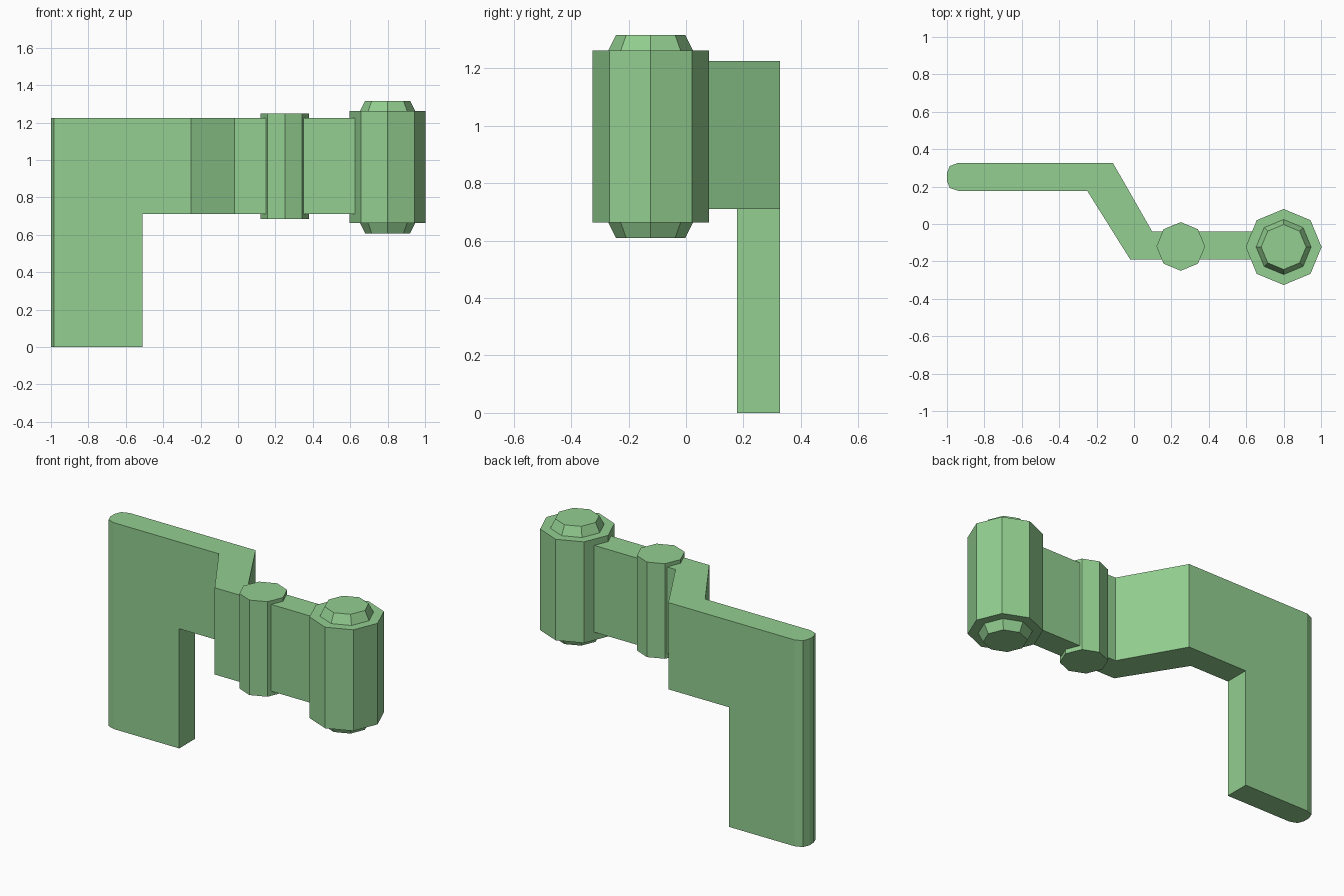
import bpy, bmesh, math

if "Cube" in bpy.data.objects:
    bpy.data.objects.remove(bpy.data.objects["Cube"])

green = bpy.data.materials.new("green")
green.diffuse_color = (0.29, 0.62, 0.28, 1)
green.use_nodes = True
green.node_tree.nodes["Principled BSDF"].inputs["Base Color"].default_value = green.diffuse_color


def finish(bm, name):
    bmesh.ops.recalc_face_normals(bm, faces=bm.faces[:])
    me = bpy.data.meshes.new(name)
    bm.to_mesh(me)
    bm.free()
    me.materials.append(green)
    ob = bpy.data.objects.new(name, me)
    bpy.context.collection.objects.link(ob)
    return ob


def extrude_down(bm, faces, depth):
    res = bmesh.ops.extrude_face_region(bm, geom=faces)["geom"]
    verts = [g for g in res if isinstance(g, bmesh.types.BMVert)]
    bmesh.ops.translate(bm, verts=verts, vec=(0, 0, -depth))
    return [g for g in res if isinstance(g, bmesh.types.BMFace)]


def octagonal_barrel(name, x, y, rings):
    """Stack of octagonal rings given as (radius, z), capped at both ends."""
    bm = bmesh.new()
    loops = [[bm.verts.new((x + r * math.cos(i * math.pi / 4),
                            y + r * math.sin(i * math.pi / 4), z))
              for i in range(8)] for r, z in rings]
    for a, b in zip(loops, loops[1:]):
        for i in range(8):
            j = (i + 1) % 8
            bm.faces.new((a[i], a[j], b[j], b[i]))
    bm.faces.new(loops[0][::-1])
    bm.faces.new(loops[-1])
    return finish(bm, name)


# Cranked plate: rounded leg section and bent arm share one edge
TOP, ARM_BOTTOM = 1.225, 0.71
bm = bmesh.new()
leg_outline = [(-0.51, 0.327), (-0.94, 0.327), (-0.985, 0.31), (-1, 0.272),
               (-1, 0.23), (-0.985, 0.193), (-0.94, 0.177), (-0.51, 0.177)]
arm_outline = [(-0.25, 0.177), (-0.02, -0.19), (0.72, -0.19),
               (0.72, -0.04), (0.097, -0.04), (-0.113, 0.327)]
leg = [bm.verts.new((x, y, TOP)) for x, y in leg_outline]
arm = [bm.verts.new((x, y, TOP)) for x, y in arm_outline]
faces = [bm.faces.new(leg), bm.faces.new([leg[0], leg[-1]] + arm)]
bottoms = extrude_down(bm, faces, TOP - ARM_BOTTOM)
leg_bottom = min(bottoms, key=lambda f: f.calc_center_median().x)
extrude_down(bm, [leg_bottom], ARM_BOTTOM)
finish(bm, "cranked_plate")

# Small pin through the arm
octagonal_barrel("arm_pin", 0.25, -0.12, [(0.13, 0.683), (0.13, 1.247)])

# Large end barrel with tapered caps
octagonal_barrel("end_barrel", 0.8, -0.123,
                 [(0.12, 0.608), (0.147, 0.662), (0.203, 0.662),
                  (0.203, 1.262), (0.147, 1.262), (0.12, 1.316)])
